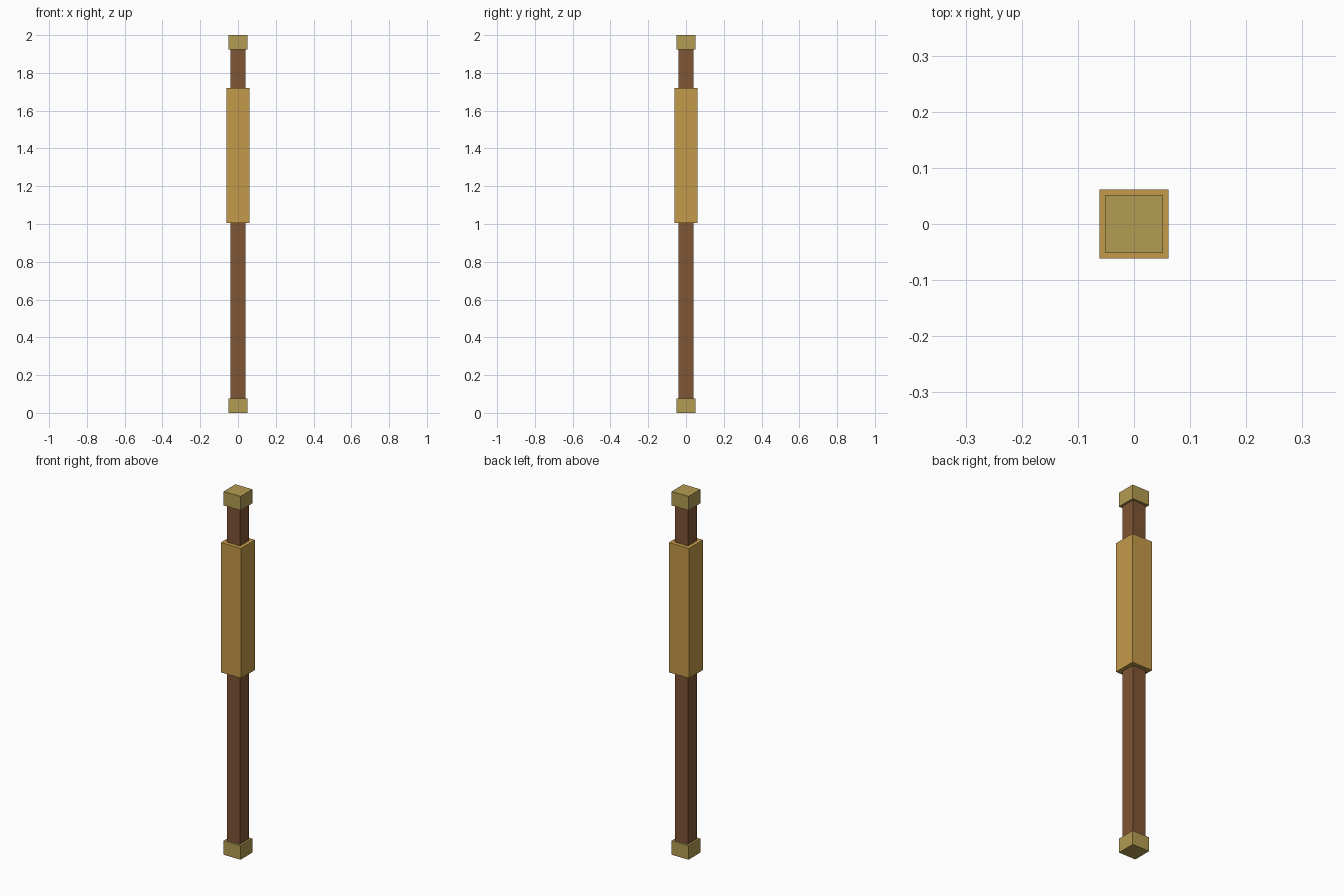
import bpy

default_cube = bpy.data.objects.get("Cube")
if default_cube:
    bpy.data.objects.remove(default_cube, do_unlink=True)


def make_material(name, rgb):
    mat = bpy.data.materials.new(name)
    mat.use_nodes = True
    color = (*rgb, 1.0)
    mat.diffuse_color = color
    mat.node_tree.nodes["Principled BSDF"].inputs["Base Color"].default_value = color
    return mat


def block(name, width, bottom, top, mat):
    """Square, upright block centred on the z axis."""
    bpy.ops.mesh.primitive_cube_add(size=1, location=(0, 0, (bottom + top) / 2))
    obj = bpy.context.object
    obj.name = name
    obj.scale = (width, width, top - bottom)
    bpy.ops.object.transform_apply(location=False, rotation=False, scale=True)
    obj.data.materials.append(mat)
    return obj


brown = make_material("dark wood brown", (0.21, 0.092, 0.036))
tan = make_material("golden tan", (0.55, 0.32, 0.067))
brass = make_material("dull brass", (0.45, 0.33, 0.085))

HEIGHT = 2.0
CAP = 0.077

# Wooden shaft running between the end caps
block("shaft", 0.08, CAP, HEIGHT - CAP, brown)

# Wrapped grip on the upper half
block("grip", 0.123, 1.005, 1.72, tan)

# Matching end caps
block("bottom_cap", 0.103, 0, CAP, brass)
block("top_cap", 0.103, HEIGHT - CAP, HEIGHT, brass)
